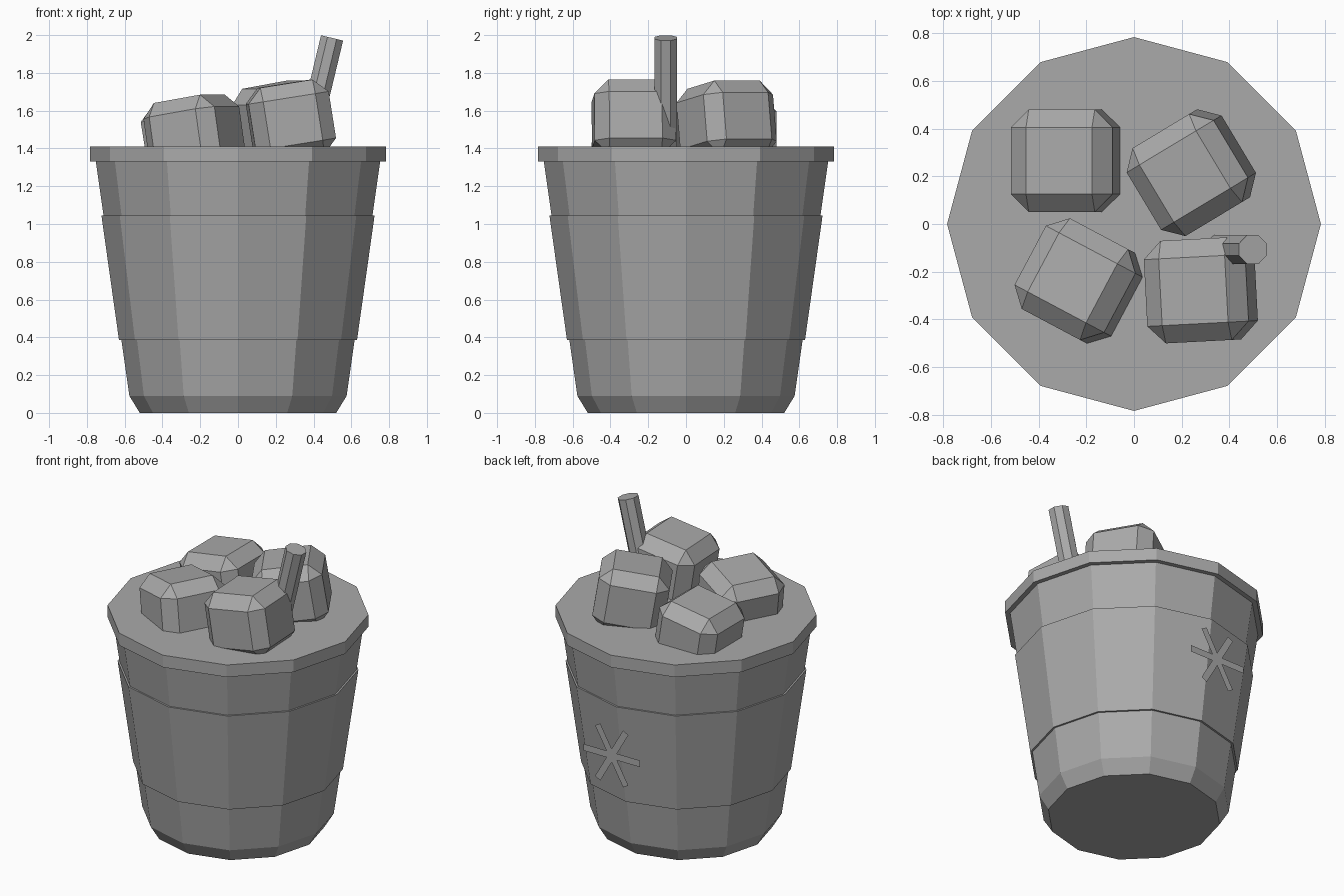
import bpy, bmesh
from math import pi, sin, cos, radians
from mathutils import Matrix, Vector

if "Cube" in bpy.data.objects:
    bpy.data.objects.remove(bpy.data.objects["Cube"], do_unlink=True)

GREY = (0.4, 0.4, 0.4, 1)
mat = bpy.data.materials.new("plain_grey")
mat.use_nodes = True
mat.diffuse_color = GREY
mat.node_tree.nodes["Principled BSDF"].inputs["Base Color"].default_value = GREY


def add_object(name, bm):
    bmesh.ops.recalc_face_normals(bm, faces=bm.faces)
    mesh = bpy.data.meshes.new(name)
    bm.to_mesh(mesh)
    bm.free()
    mesh.materials.append(mat)
    obj = bpy.data.objects.new(name, mesh)
    bpy.context.collection.objects.link(obj)
    return obj


def turned(name, profile, sides=12):
    """Closed faceted solid from (radius, height) pairs."""
    bm = bmesh.new()
    rings = [[bm.verts.new((r * cos(2 * pi * i / sides), r * sin(2 * pi * i / sides), z))
              for i in range(sides)] for r, z in profile]
    for low, high in zip(rings, rings[1:]):
        for i in range(sides):
            j = (i + 1) % sides
            bm.faces.new((low[i], low[j], high[j], high[i]))
    bm.faces.new(rings[0])
    bm.faces.new(rings[-1])
    return add_object(name, bm)


# Cup, sleeve and lid
turned("cup", [(0.52, 0), (0.575, 0.09), (0.754, 1.34)])
turned("sleeve", [(0.61, 0.385), (0.63, 0.385), (0.723, 1.045), (0.70, 1.045)])
turned("lid", [(0.783, 1.33), (0.783, 1.41)])


# Chamfered ice cubes, each turned about z and tipped up on its own right side
def ice_cube(name, location, turn):
    bm = bmesh.new()
    bmesh.ops.create_cube(bm, size=1)
    bmesh.ops.scale(bm, vec=(0.43, 0.43, 0.4), verts=bm.verts)
    bmesh.ops.bevel(bm, geom=bm.edges[:], offset=0.075, segments=1,
                    affect='EDGES', profile=0.5)
    obj = add_object(name, bm)
    obj.matrix_world = (Matrix.Translation(location) @ Matrix.Rotation(radians(turn), 4, 'Z')
                        @ Matrix.Rotation(radians(-9), 4, 'Y'))


ice_cube("ice_back_right", (-0.283, 0.265, 1.45), 0)
ice_cube("ice_back_left", (0.24, 0.215, 1.54), 31)
ice_cube("ice_front_right", (-0.23, -0.24, 1.465), -28)
ice_cube("ice_front_left", (0.28, -0.277, 1.545), 3)

# Leaning straw
bm = bmesh.new()
bmesh.ops.create_cone(bm, cap_ends=True, segments=8, radius1=0.065, radius2=0.065, depth=0.65)
bmesh.ops.translate(bm, vec=(0, 0, -0.325), verts=bm.verts)
straw = add_object("straw", bm)
straw.matrix_world = (Matrix.Translation((0.498, -0.107, 1.985))
                      @ Matrix.Rotation(radians(13.5), 4, 'Y')
                      @ Matrix.Rotation(pi / 8, 4, 'Z'))

# Flat six-armed snowflake standing just off the back of the sleeve
bm = bmesh.new()
half, reach = 0.022, 0.205
outline = []
for k in range(6):
    a = k * pi / 3
    along, across = Vector((cos(a), 0, sin(a))), Vector((-sin(a), 0, cos(a)))
    outline += [along * reach - across * half, along * reach + across * half,
                (along * cos(pi / 6) + across * sin(pi / 6)) * half * 2]
bm.faces.new([bm.verts.new(p + Vector((0, 0.775, 0.745))) for p in outline])
add_object("snowflake", bm)
